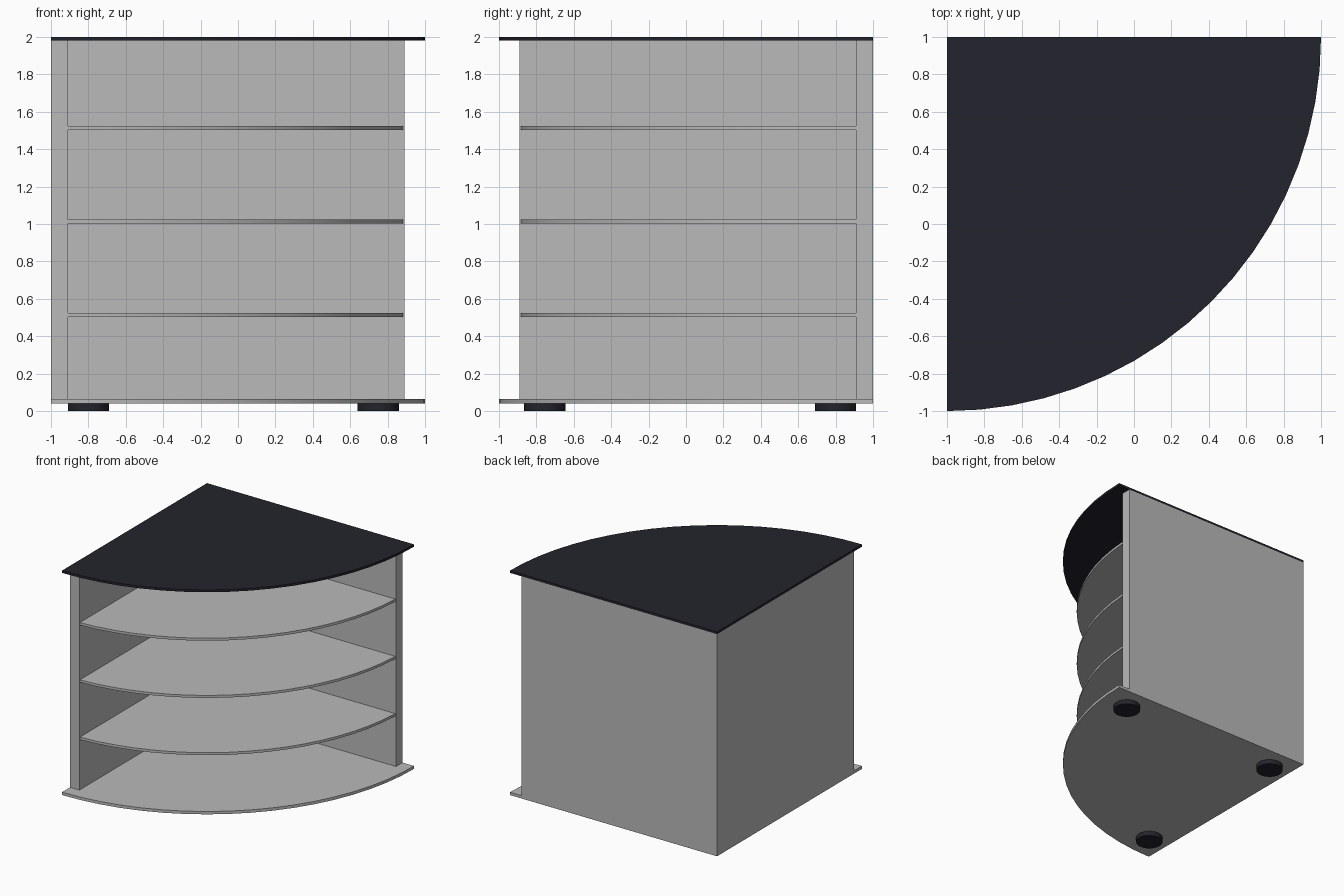
import bpy, bmesh, math

if "Cube" in bpy.data.objects:
    bpy.data.objects.remove(bpy.data.objects["Cube"])

def material(name, rgb):
    m = bpy.data.materials.new(name)
    m.diffuse_color = (*rgb, 1.0)
    m.use_nodes = True
    m.node_tree.nodes["Principled BSDF"].inputs["Base Color"].default_value = m.diffuse_color
    return m

GREY = material("light grey", (0.49, 0.49, 0.49))
DARK = material("dark navy", (0.017, 0.017, 0.026))

CX, CY = -1.0, 1.0      # back corner, centre of the quarter circle
WALL = 0.09             # thickness of the two walls

def extrude(name, outline, z0, z1, mat, smooth=False):
    """Prism from a counter-clockwise outline."""
    bm = bmesh.new()
    face = bm.faces.new([bm.verts.new((x, y, z0)) for x, y in outline])
    ext = bmesh.ops.extrude_face_region(bm, geom=[face])
    top = [v for v in ext["geom"] if isinstance(v, bmesh.types.BMVert)]
    bmesh.ops.translate(bm, verts=top, vec=(0, 0, z1 - z0))
    bmesh.ops.recalc_face_normals(bm, faces=bm.faces[:])
    me = bpy.data.meshes.new(name)
    bm.to_mesh(me)
    bm.free()
    me.materials.append(mat)
    ob = bpy.data.objects.new(name, me)
    bpy.context.collection.objects.link(ob)
    if smooth:
        bpy.ops.object.select_all(action='DESELECT')
        ob.select_set(True)
        bpy.context.view_layer.objects.active = ob
        bpy.ops.object.shade_smooth_by_angle(angle=math.radians(35))
    return ob

def sector(radius, inset=0.0, steps=18):
    """Quarter disc around the back corner, cut back to the wall faces."""
    a = math.asin(inset / radius)
    pts = [(CX + inset, CY - inset)]
    for i in range(steps + 1):
        t = -math.pi / 2 + a + (math.pi / 2 - 2 * a) * i / steps
        pts.append((CX + radius * math.cos(t), CY + radius * math.sin(t)))
    return pts

def rect(x0, x1, y0, y1):
    return [(x0, y0), (x1, y0), (x1, y1), (x0, y1)]

# Top and base boards
extrude("top_board", sector(2.0), 1.98, 2.0, DARK, True)
extrude("base_board", sector(2.0), 0.04, 0.065, GREY, True)

# Two walls meeting in the back corner
extrude("back_wall", rect(CX, 0.89, CY - WALL, CY), 0.065, 1.98, GREY)
extrude("left_wall", rect(CX, CX + WALL, -0.89, CY - WALL), 0.065, 1.98, GREY)

# Curved shelves
for i in range(3):
    z = 0.503 + 0.5 * i
    extrude(f"shelf_{i + 1}", sector(1.885, WALL), z, z + 0.022, GREY, True)

# Round feet
for i, (x, y) in enumerate([(-0.8, 0.8), (0.75, 0.8), (-0.8, -0.755)]):
    ring = [(x + 0.11 * math.cos(k * math.tau / 24), y + 0.11 * math.sin(k * math.tau / 24))
            for k in range(24)]
    extrude(f"foot_{i + 1}", ring, 0.0, 0.04, DARK, True)
